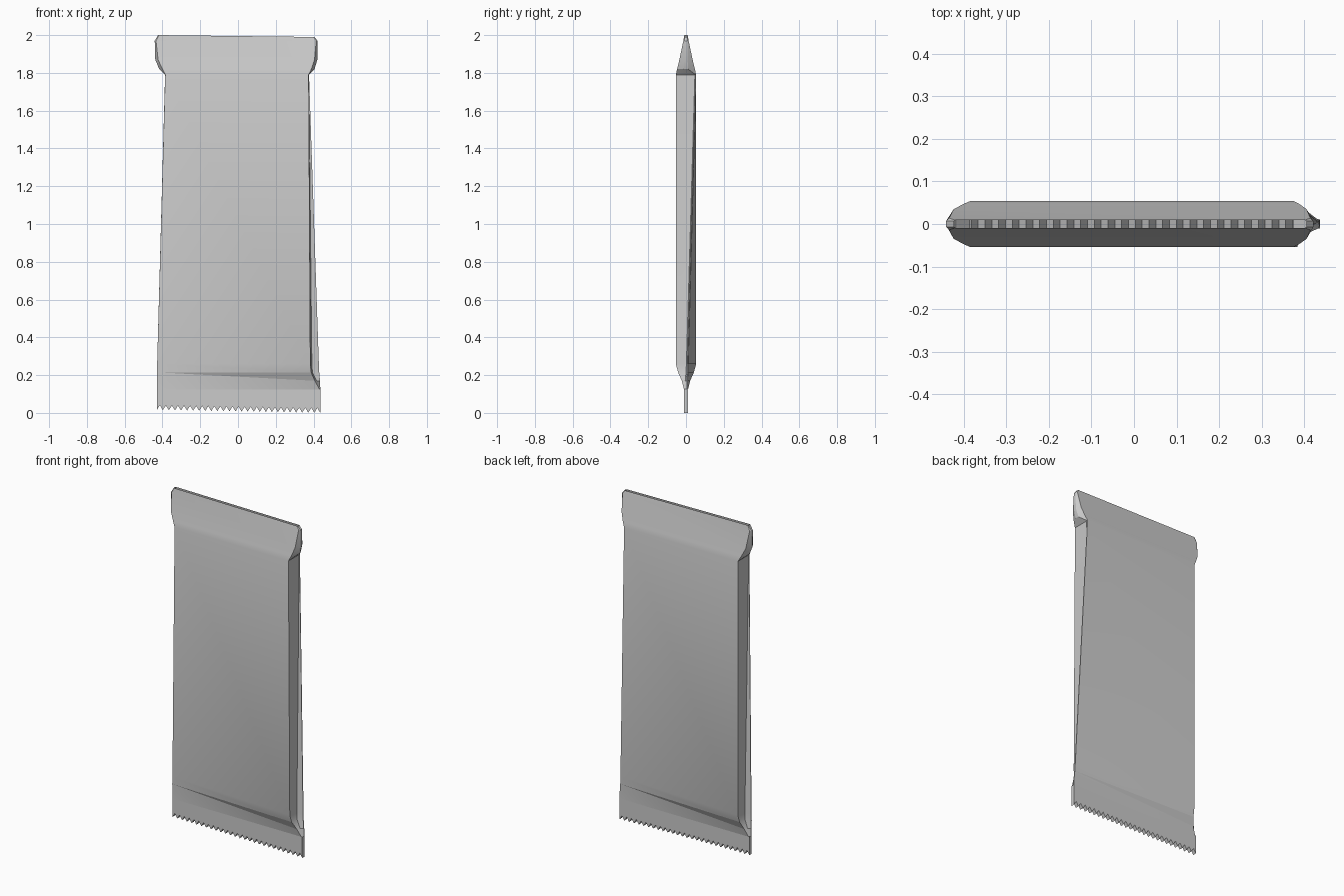
import bpy, bmesh

if "Cube" in bpy.data.objects:
    bpy.data.objects.remove(bpy.data.objects["Cube"])

# Each section: z, x shift, then four (x, y) points of the right half:
# front corner, wall base, fold tip, back corner. The left half is the same
# turned by 180 degrees, so both side folds come from one set of points.
SECTIONS = [
    (0.125, 0.003, [(0.428, -0.011), (0.432, -0.006), (0.433, 0.006), (0.432, 0.011)]),
    (0.170, 0.002, [(0.405, -0.022), (0.415, -0.004), (0.432, 0.006), (0.432, 0.011)]),
    (0.215, 0.000, [(0.387, -0.042), (0.394, 0.000), (0.430, 0.007), (0.430, 0.012)]),
    (0.260, 0.000, [(0.383, -0.054), (0.391, 0.002), (0.428, 0.008), (0.428, 0.013)]),
    (1.790, -0.005, [(0.379, -0.054), (0.380, 0.047), (0.381, 0.051), (0.380, 0.054)]),
    (1.820, -0.006, [(0.394, -0.047), (0.411, -0.012), (0.411, 0.012), (0.394, 0.047)]),
    (1.870, -0.009, [(0.414, -0.035), (0.429, -0.008), (0.429, 0.008), (0.414, 0.035)]),
    (1.970, -0.010, [(0.424, -0.014), (0.431, -0.007), (0.431, 0.007), (0.424, 0.014)]),
    (1.995, -0.009, [(0.410, -0.009), (0.414, -0.007), (0.414, 0.007), (0.410, 0.009)]),
]


def finish(bm, name, angle):
    bmesh.ops.recalc_face_normals(bm, faces=bm.faces)
    mesh = bpy.data.meshes.new(name)
    bm.to_mesh(mesh)
    bm.free()
    obj = bpy.data.objects.new(name, mesh)
    bpy.context.collection.objects.link(obj)
    bpy.ops.object.select_all(action='DESELECT')
    obj.select_set(True)
    bpy.context.view_layer.objects.active = obj
    bpy.ops.object.shade_smooth_by_angle(angle=angle)


# wrapper body: lofted sections, open at both ends like a foil sleeve
bm = bmesh.new()
rings = []
for z, dx, half in SECTIONS:
    ring = half + [(-x, -y) for x, y in half]
    tilt = 0.012 if z > 1.99 else 0.0
    rings.append([bm.verts.new((x + dx, y, z - tilt * x)) for x, y in ring])
for a, b in zip(rings, rings[1:]):
    for i in range(8):
        j = (i + 1) % 8
        if i in (3, 7):
            # broad faces are creased from thick bottom corner to opposite top corner
            bm.faces.new((a[i], a[j], b[i]))
            bm.faces.new((a[j], b[j], b[i]))
        else:
            bm.faces.new((a[i], a[j], b[j], b[i]))
finish(bm, "wrapper_body", 0.4)

# bottom seal: thin strip with a saw-tooth cut edge
TEETH = 27
LEFT, RIGHT = -0.43, 0.436
bm = bmesh.new()
profile = [(LEFT, 0.126)]
for i in range(2 * TEETH + 1):
    f = i / (2 * TEETH)
    low = 0.015 * (1 - f)
    profile.append((LEFT + (RIGHT - LEFT) * f, low + (0.026 if i % 2 else 0.0)))
profile.append((RIGHT, 0.126))
front, back = [[bm.verts.new((x, y, z)) for x, z in profile] for y in (-0.011, 0.011)]
bm.faces.new(front)
bm.faces.new(back)
for i in range(len(profile) - 1):
    bm.faces.new((front[i], front[i + 1], back[i + 1], back[i]))
finish(bm, "bottom_seal", 0.4)
